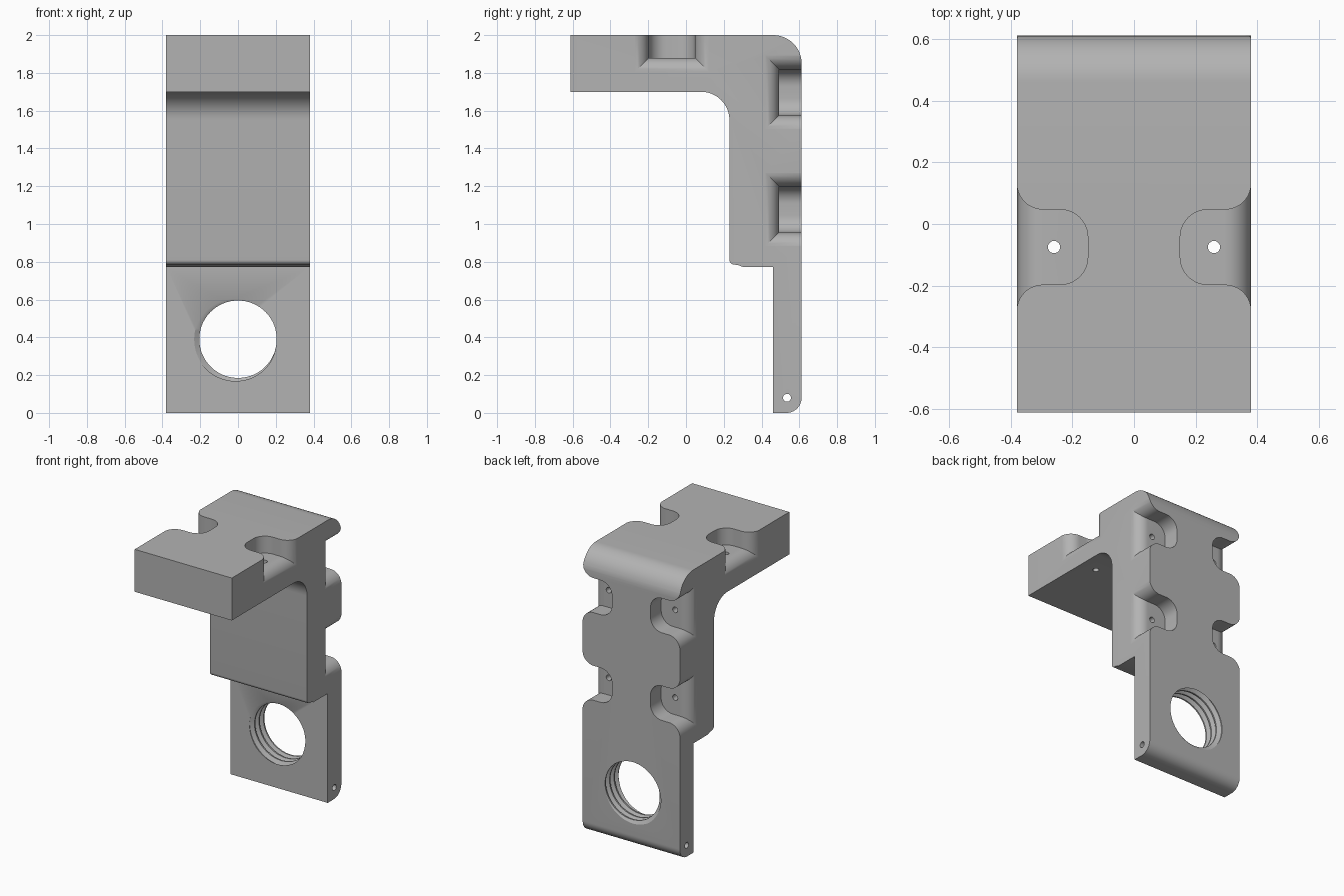
import bpy, bmesh
from math import sin, cos, pi, radians
from mathutils import Matrix, Vector

cube = bpy.data.objects.get("Cube")
if cube:
    bpy.data.objects.remove(cube, do_unlink=True)

HALF = 0.38

grey = bpy.data.materials.new("plain grey")
grey.use_nodes = True
grey.diffuse_color = (0.45, 0.45, 0.45, 1)
grey.node_tree.nodes["Principled BSDF"].inputs["Base Color"].default_value = (0.45, 0.45, 0.45, 1)


def finish(name, bm):
    bmesh.ops.recalc_face_normals(bm, faces=bm.faces[:])
    mesh = bpy.data.meshes.new(name)
    bm.to_mesh(mesh)
    bm.free()
    mesh.materials.append(grey)
    obj = bpy.data.objects.new(name, mesh)
    bpy.context.scene.collection.objects.link(obj)
    return obj


def arc(cy, cz, r, start, end, steps=12):
    angles = [radians(start + (end - start) * i / steps) for i in range(steps + 1)]
    return [(cy + r * cos(a), cz + r * sin(a)) for a in angles]


def cut(target, cutter):
    cutter.hide_render = True
    mod = target.modifiers.new("cut", 'BOOLEAN')
    mod.operation, mod.solver, mod.object = 'DIFFERENCE', 'EXACT', cutter
    graph = bpy.context.evaluated_depsgraph_get()
    graph.update()
    result = bpy.data.meshes.new_from_object(target.evaluated_get(graph))
    target.modifiers.clear()
    target.data = result
    bpy.data.objects.remove(cutter, do_unlink=True)


def drill(target, centre, axis, radius, length):
    bm = bmesh.new()
    turn = Vector((0, 0, 1)).rotation_difference(Vector(axis)).to_matrix().to_4x4()
    bmesh.ops.create_cone(bm, cap_ends=True, segments=24, radius1=radius, radius2=radius,
                          depth=length, matrix=Matrix.Translation(centre) @ turn)
    cut(target, finish("drill", bm))


def pocket(place):
    """Loft rectangles (outward, half width, depth): rounded inside, flared at the side."""
    r, flare, half, depth = 0.09, 0.085, 0.122, 0.12
    slices = []
    for i in range(11):
        a = pi / 2 * i / 10
        slices.append((0.15 + r * (1 - cos(a)), half - r + r * sin(a), depth))
    for i in range(11):
        a = pi / 2 * i / 10
        d = flare * (1 - cos(a))
        slices.append((HALF + 0.001 - flare + flare * sin(a), half + d, depth + d))
    slices.append((HALF + 0.1, half + flare, depth + flare))
    bm = bmesh.new()
    rings = [[bm.verts.new(place(u, v, w)) for v, w in ((-h, -d), (h, -d), (h, 0.1), (-h, 0.1))]
             for u, h, d in slices]
    for a, b in zip(rings, rings[1:]):
        for i in range(4):
            j = (i + 1) % 4
            bm.faces.new((a[i], a[j], b[j], b[i]))
    bm.faces.new(rings[0])
    bm.faces.new(rings[-1])
    return finish("pocket_cutter", bm)


def thread_cutter(cz, minor, major, pitch, y_start, turns, columns=72):
    """Solid screw along y whose rows climb one pitch per revolution."""
    pattern = ((0, minor), (0.2, minor), (0.55, major), (0.7, major))
    rows = 4 * turns
    bm = bmesh.new()
    grid = []
    for c in range(columns):
        a = 2 * pi * c / columns
        column = []
        for k in range(rows + 1):
            part, r = pattern[k % 4]
            y = y_start + pitch * (k // 4 + part + c / columns)
            column.append(bm.verts.new((r * cos(a), y, cz + r * sin(a))))
        grid.append(column)
    for c in range(columns - 1):
        for k in range(rows):
            bm.faces.new((grid[c][k], grid[c + 1][k], grid[c + 1][k + 1], grid[c][k + 1]))
    first, last = grid[0], grid[-1]
    for k in range(rows - 3):
        if k + 5 <= rows:
            bm.faces.new((last[k], first[k + 4], first[k + 5], last[k + 1]))
    # Fan both open ends to points on the axis
    low = [col[0] for col in grid] + first[4:0:-1]
    high = [col[rows] for col in grid] + last[rows - 1:rows - 5:-1]
    for loop, y in ((low, y_start - 0.1), (high, y_start + pitch * (turns + 1) + 0.1)):
        tip = bm.verts.new((0, y, cz))
        for a, b in zip(loop, loop[1:] + loop[:1]):
            bm.faces.new((a, b, tip))
    return finish("thread_cutter", bm)


# Bracket body: side profile extruded across the width
profile = [(-0.612, 2), (-0.612, 1.7)]
profile += arc(0.08, 1.55, 0.15, 90, 0)
profile += arc(0.255, 0.81, 0.025, 180, 270, 6)
profile += [(0.275, 0.783), (0.3, 0.773), (0.46, 0.773), (0.46, 0)]
profile += arc(0.532, 0.08, 0.08, -90, 0)
profile += arc(0.462, 1.85, 0.15, 0, 90)
bm = bmesh.new()
face = bm.faces.new([bm.verts.new((-HALF, y, z)) for y, z in profile])
extruded = bmesh.ops.extrude_face_region(bm, geom=[face])["geom"]
bmesh.ops.translate(bm, vec=(2 * HALF, 0, 0),
                    verts=[g for g in extruded if isinstance(g, bmesh.types.BMVert)])
body = finish("bracket_body", bm)

# Flared screw pockets on both sides: one pair on top, two pairs on the back
TOP_Y = -0.075
for side in (-1, 1):
    cut(body, pocket(lambda u, v, w: (side * u, TOP_Y + v, 2 + w)))
    drill(body, (side * 0.26, TOP_Y, 1.8), (0, 0, 1), 0.02, 0.5)
    for z in (1.697, 1.077):
        cut(body, pocket(lambda u, v, w: (side * u, 0.612 + w, z + v)))
        drill(body, (side * 0.26, 0.47, z), (0, 1, 0), 0.02, 0.2)

# Pivot pin hole across the foot
drill(body, (0, 0.535, 0.08), (1, 0, 0), 0.021, 1)

# Threaded hole through the lower plate
cut(body, thread_cutter(0.39, 0.205, 0.232, 0.05, 0.302, 9))

# Smooth shading with crisp edges
bpy.ops.object.select_all(action='DESELECT')
body.select_set(True)
bpy.context.view_layer.objects.active = body
bpy.ops.object.shade_smooth_by_angle(angle=radians(30))
